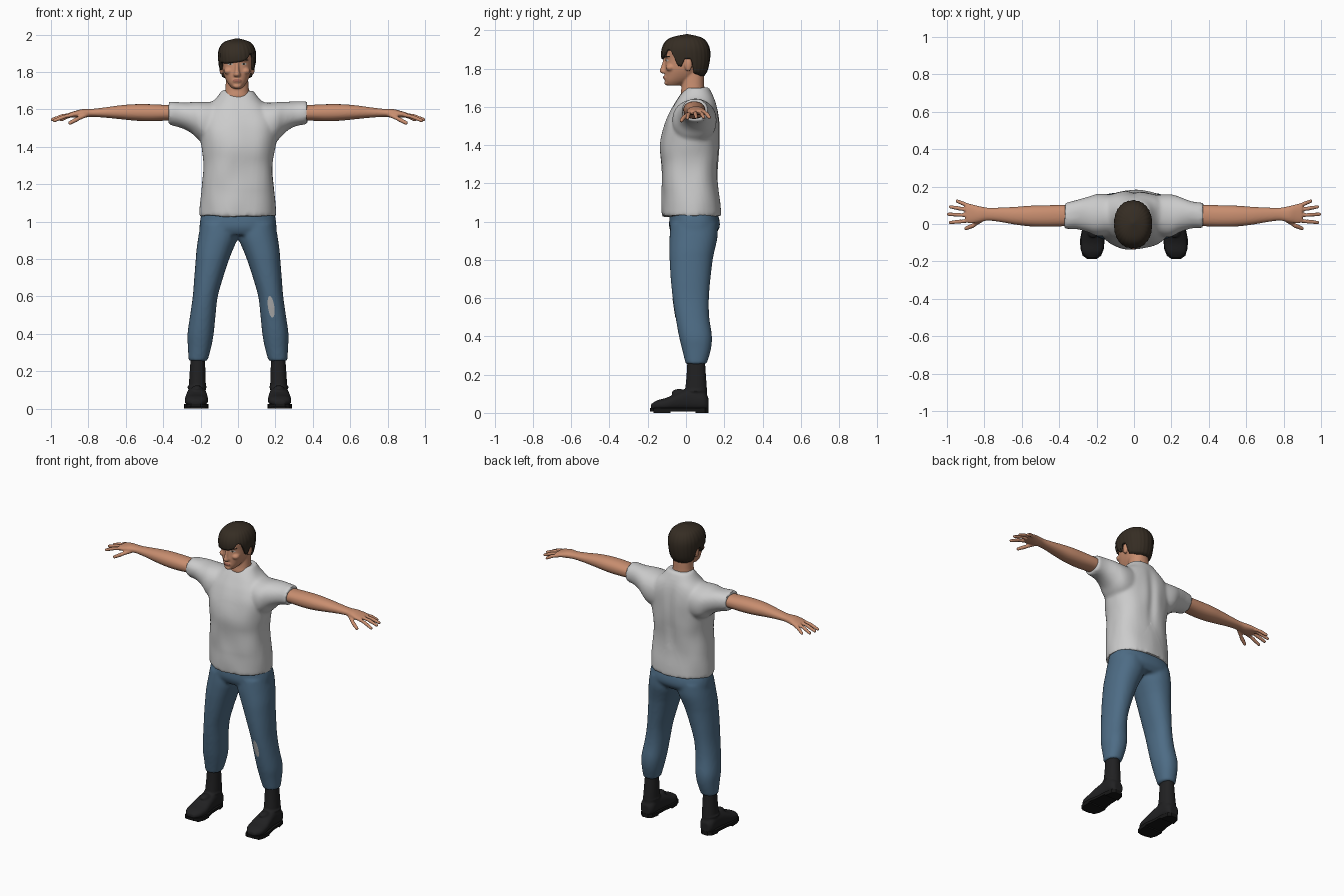
import bpy, bmesh, math
from mathutils import Vector, noise
from mathutils.bvhtree import BVHTree

if "Cube" in bpy.data.objects:
    bpy.data.objects.remove(bpy.data.objects["Cube"])


def material(name, r, g, b):
    m = bpy.data.materials.new(name)
    m.use_nodes = True
    m.diffuse_color = (r, g, b, 1)
    bsdf = m.node_tree.nodes["Principled BSDF"]
    bsdf.inputs["Base Color"].default_value = (r, g, b, 1)
    bsdf.inputs["Roughness"].default_value = 0.8
    return m


SKIN = material("skin", .58, .27, .16)
LIPS = material("lips", .36, .13, .09)
HAIR = material("dark brown hair", .036, .026, .017)
SHIRT = material("light grey cotton", .60, .60, .60)
DENIM = material("blue denim", .075, .15, .235)
TEAR = material("worn grey patch", .42, .42, .42)
LEATHER = material("black leather", .015, .015, .016)
SOLE = material("black rubber", .008, .008, .008)
EYE = material("eye white", .5, .46, .42)


def sample(rows, steps=6):
    """Catmull-Rom interpolation through rows of numbers."""
    out = []
    for i in range(len(rows) - 1):
        p0, p1, p2 = rows[max(i - 1, 0)], rows[i], rows[i + 1]
        p3 = rows[min(i + 2, len(rows) - 1)]
        for k in range(steps):
            t = k / steps
            out.append([.5 * (2 * b + (c - a) * t + (2 * a - 5 * b + 4 * c - d) * t * t
                              + (3 * b - a - 3 * c + d) * t ** 3)
                        for a, b, c, d in zip(p0, p1, p2, p3)])
    return out + [list(rows[-1])]


def oval(angle, power=2.0):
    c, s = math.cos(angle), math.sin(angle)
    return [math.copysign(abs(v) ** (2 / power), v) for v in (c, s)]


def loft(bm, axis, rows, power=2.2, sides=32):
    """Closed tube; each row is position on the axis, then min and max of the other two axes."""
    rings = []
    for t, a0, a1, b0, b1 in sample(rows):
        ring = []
        for k in range(sides):
            c, s = oval(2 * math.pi * k / sides, power)
            co = [(a0 + a1) / 2 + c * (a1 - a0) / 2, (b0 + b1) / 2 + s * (b1 - b0) / 2]
            co.insert(axis, t)
            ring.append(bm.verts.new(co))
        rings.append(ring)
    for r, q in zip(rings, rings[1:]):
        for k in range(sides):
            j = (k + 1) % sides
            bm.faces.new((r[k], r[j], q[j], q[k]))
    bm.faces.new(rings[0])
    bm.faces.new(rings[-1])


def sym(rows, cx=0):
    return [(z, cx - h, cx + h, y0, y1) for z, h, y0, y1 in rows]


def ellipsoid(bm, center, radii):
    vs = bmesh.ops.create_uvsphere(bm, u_segments=20, v_segments=12, radius=1)["verts"]
    for v in vs:
        v.co = Vector(center) + Vector(a * b for a, b in zip(v.co, radii))


def finger(bm, points, radius):
    """Chain of overlapping balls that gets fused by the remesh."""
    for p, q in zip(points, points[1:]):
        for k in range(9):
            ellipsoid(bm, Vector(p).lerp(Vector(q), k / 8), [radius * (1 - .02 * k)] * 3)


def mirror(bm):
    dup = bmesh.ops.duplicate(bm, geom=bm.verts[:] + bm.edges[:] + bm.faces[:])["geom"]
    for v in dup:
        if isinstance(v, bmesh.types.BMVert):
            v.co.x *= -1


def finish(bm, name, mat, voxel=0, smooth=5, angle=50):
    bmesh.ops.recalc_face_normals(bm, faces=bm.faces[:])
    me = bpy.data.meshes.new(name)
    bm.to_mesh(me)
    bm.free()
    ob = bpy.data.objects.new(name, me)
    bpy.context.collection.objects.link(ob)
    if voxel:
        rm = ob.modifiers.new("fuse", 'REMESH')
        rm.mode, rm.voxel_size = 'VOXEL', voxel
        sm = ob.modifiers.new("soften", 'SMOOTH')
        sm.factor, sm.iterations = .5, smooth
        dg = bpy.context.evaluated_depsgraph_get()
        ob.data = bpy.data.meshes.new_from_object(ob.evaluated_get(dg))
        ob.modifiers.clear()
        ob.data.name = name
    ob.data.materials.clear()
    ob.data.materials.append(mat)
    ob.data.shade_smooth()
    ob.data.set_sharp_from_angle(angle=math.radians(angle))
    return ob


def decal(name, target, x, z, rx, rz, mat, tilt=0, lift=.002):
    """Thin oval plate laid on the front of the target."""
    tree = BVHTree.FromPolygons([v.co for v in target.data.vertices],
                                [p.vertices for p in target.data.polygons])
    bm = bmesh.new()
    bmesh.ops.create_circle(bm, cap_ends=True, cap_tris=True, segments=24, radius=1)
    bmesh.ops.subdivide_edges(bm, edges=bm.edges[:], cuts=3, use_grid_fill=True)
    for v in bm.verts:
        px, pz = v.co.x * rx, v.co.y * rz
        px, pz = x + px + pz * math.sin(tilt), z + pz - px * math.sin(tilt)
        hit = tree.ray_cast(Vector((px, -1, pz)), Vector((0, 1, 0)))[0]
        v.co = (px, (hit.y if hit else 0) - lift, pz)
    return finish(bm, name, mat)


# T-shirt: torso and sleeves fused together, then gently creased
bm = bmesh.new()
loft(bm, 2, sym([(1.03, .203, -.122, .183), (1.1, .2, -.125, .18), (1.2, .192, -.127, .172),
                 (1.3, .188, -.13, .17), (1.4, .198, -.132, .175), (1.5, .21, -.115, .176),
                 (1.57, .2, -.085, .17), (1.62, .165, -.055, .158), (1.66, .115, -.03, .14),
                 (1.7, .083, .0, .118)]), 2.3, 48)
loft(bm, 0, [(.08, -.05, .15, 1.40, 1.645), (.19, -.07, .16, 1.425, 1.638),
             (.25, -.045, .145, 1.475, 1.638), (.31, -.027, .125, 1.508, 1.642),
             (.37, -.024, .115, 1.522, 1.642)], 2.2)
mirror(bm)
shirt = finish(bm, "t_shirt", SHIRT, .01, 5)
for v in shirt.data.vertices:
    c = v.co.copy()
    v.co += v.normal * .009 * noise.noise(Vector((c.x * 9, c.y * 9, c.z * 6)))
    if c.y > .08 and 1.2 < c.z < 1.66:
        v.co.y -= .014 * math.exp(-(c.x / .03) ** 2) * math.sin((c.z - 1.2) / .46 * math.pi)

# Jeans: hips and legs
bm = bmesh.new()
loft(bm, 2, [(.99, 0, .2, -.08, .165), (.92, .0, .212, -.086, .165), (.85, .027, .222, -.087, .15),
             (.8, .047, .226, -.086, .14), (.7, .08, .234, -.08, .128), (.6, .108, .242, -.07, .12),
             (.5, .12, .256, -.055, .122), (.4, .13, .27, -.037, .136),
             (.33, .143, .268, -.02, .13), (.255, .163, .264, -.002, .108)])
mirror(bm)
loft(bm, 2, sym([(1.07, .185, -.08, .15), (1.02, .2, -.086, .172), (.97, .206, -.088, .176),
                 (.93, .2, -.07, .15)]), 2.4, 48)
jeans = finish(bm, "jeans", DENIM, .01, 5)
decal("knee_tear", jeans, .177, .545, .017, .058, TEAR, -.14)

# Boots: shaft, rounded foot, collar roll and tongue
bm = bmesh.new()
loft(bm, 2, [(.29, .178, .252, .008, .098), (.2, .174, .258, .003, .104),
             (.11, .172, .264, -.005, .11), (.04, .176, .264, -.005, .11)])
loft(bm, 1, [(.117, .19, .25, .015, .08), (.09, .173, .268, .012, .11), (.02, .17, .27, .012, .125),
             (-.04, .164, .278, .012, .108), (-.1, .16, .285, .012, .08),
             (-.15, .17, .28, .014, .066), (-.183, .2, .25, .018, .046)], 2.5)
ellipsoid(bm, (.219, .05, .115), (.053, .062, .012))
ellipsoid(bm, (.219, -.035, .105), (.03, .04, .02))
mirror(bm)
finish(bm, "boots", LEATHER, .006, 3)

# Soles with raised heel blocks
bm = bmesh.new()
outline = [(-.187, .2, .25), (-.17, .176, .274), (-.13, .16, .287), (-.08, .158, .288),
           (-.02, .168, .276), (.05, .17, .272), (.1, .18, .262), (.118, .2, .242)]


def slab(rows, z0, z1):
    ring = [(a, y) for y, a, b in rows] + [(b, y) for y, a, b in reversed(rows)]
    f = bm.faces.new([bm.verts.new((x, y, z0)) for x, y in ring])
    up = bmesh.ops.extrude_face_region(bm, geom=[f])["geom"]
    bmesh.ops.translate(bm, vec=(0, 0, z1 - z0),
                        verts=[v for v in up if isinstance(v, bmesh.types.BMVert)])


slab(outline, .008, .025)
slab(outline[5:], 0, .01)
slab(outline[1:4], 0, .01)
mirror(bm)
finish(bm, "boot_soles", SOLE, angle=35)

# Arms and hands
bm = bmesh.new()
loft(bm, 0, [(.28, -.005, .1, 1.54, 1.622), (.38, -.012, .102, 1.54, 1.624),
             (.47, -.015, .1, 1.537, 1.628), (.55, -.013, .098, 1.54, 1.628),
             (.63, -.004, .092, 1.548, 1.622), (.71, .01, .088, 1.556, 1.611),
             (.78, .018, .087, 1.56, 1.603), (.83, .008, .096, 1.556, 1.602),
             (.87, .003, .106, 1.557, 1.592), (.9, .008, .106, 1.56, 1.584)])
for base, tip in [((.018, 1.572), (.982, .008, 1.54)), ((.046, 1.575), (.992, .052, 1.546)),
                  ((.073, 1.573), (.982, .092, 1.545)), ((.097, 1.569), (.945, .122, 1.545))]:
    start = Vector((.88, *base))
    knuckle = start.lerp(Vector(tip), .5) + Vector((0, 0, .005))
    finger(bm, [start, knuckle, tip], .0115)
finger(bm, [(.81, .025, 1.572), (.86, -.008, 1.548), (.898, -.024, 1.528)], .0125)
mirror(bm)
finish(bm, "arms_and_hands", SKIN, .005, 4)

# Head: skull, neck, nose, brow, cheeks, lips and ears
CX = -.005
bm = bmesh.new()
loft(bm, 2, sym([(1.712, .026, -.1, -.03), (1.735, .046, -.11, .02), (1.765, .063, -.11, .06),
                 (1.8, .075, -.11, .085), (1.85, .081, -.108, .1), (1.9, .085, -.114, .105),
                 (1.94, .07, -.09, .085), (1.965, .03, -.04, .045)], CX), 2.3)
loft(bm, 2, sym([(1.6, .085, 0, .11), (1.66, .073, -.026, .103), (1.7, .064, -.024, .096),
                 (1.75, .06, -.02, .095), (1.8, .058, -.02, .095)], CX))
loft(bm, 2, sym([(1.774, .013, -.122, -.09), (1.784, .019, -.138, -.09),
                 (1.81, .012, -.131, -.09), (1.855, .01, -.117, -.09)], CX), 2, 16)
ellipsoid(bm, (CX, -.098, 1.866), (.06, .018, .012))
ellipsoid(bm, (CX, -.109, 1.753), (.024, .01, .011))
ellipsoid(bm, (CX, -.1, 1.725), (.022, .014, .013))
for s in (-1, 1):
    ellipsoid(bm, (CX + s * .045, -.08, 1.805), (.025, .026, .02))
    ellipsoid(bm, (CX + s * .083, .012, 1.82), (.012, .02, .035))
head = finish(bm, "head", SKIN, .005, 4)
decal("lips", head, CX, 1.755, .023, .008, LIPS)
for s, side in ((1, "left"), (-1, "right")):
    decal(side + "_eye", head, CX + s * .037, 1.843, .015, .006, EYE)
    decal(side + "_iris", head, CX + s * .036, 1.843, .0058, .0058, HAIR, lift=.004)
    decal(side + "_eyebrow", head, CX + s * .038, 1.866, .023, .0045, HAIR, s * .1)

# Hair: dome whose lower edge follows a hairline by angle from the front
size = sample([(1.75, .072, -.09, .085), (1.78, .086, -.11, .108), (1.82, .095, -.12, .12),
               (1.87, .101, -.13, .126), (1.91, .1, -.125, .122), (1.945, .085, -.104, .104),
               (1.965, .06, -.07, .075), (1.98, .006, .0, .012)])
line = [(-180, 1.762), (-140, 1.762), (-110, 1.775), (-102, 1.85), (-86, 1.85), (-82, 1.81),
        (-70, 1.815), (-62, 1.852), (-40, 1.845), (-15, 1.848), (12, 1.855), (28, 1.866),
        (42, 1.9), (54, 1.895), (64, 1.86), (70, 1.815), (82, 1.81), (86, 1.85), (102, 1.85),
        (110, 1.775), (140, 1.762), (180, 1.762)]


def lookup(table, t):
    for p, q in zip(table, table[1:]):
        if t <= q[0]:
            k = (t - p[0]) / (q[0] - p[0])
            return [a + (b - a) * k for a, b in zip(p, q)]
    return table[-1]


bm = bmesh.new()
COLS, ROWS = 90, 18
grid = []
for i in range(COLS):
    deg = -180 + 360 * i / COLS
    low, col = lookup(line, deg)[1], []
    c, s = oval(math.radians(deg), 2.2)
    for j in range(ROWS):
        z = low + (1.98 - low) * math.sin(j / (ROWS - 1) * math.pi / 2)
        z, h, y0, y1 = lookup(size, z)
        strand = 1 + .012 * math.sin(i * 1.9 + j * .25)
        col.append(bm.verts.new((CX + s * h * strand, (y0 + y1) / 2 - c * (y1 - y0) / 2 * strand, z)))
    grid.append(col)
for i in range(COLS):
    a, b = grid[i], grid[(i + 1) % COLS]
    for j in range(ROWS - 1):
        bm.faces.new((a[j], b[j], b[j + 1], a[j + 1]))
bm.faces.new([col[-1] for col in grid])
hair = finish(bm, "hair", HAIR)
solid = hair.modifiers.new("thickness", 'SOLIDIFY')
solid.thickness, solid.offset = .014, -1
